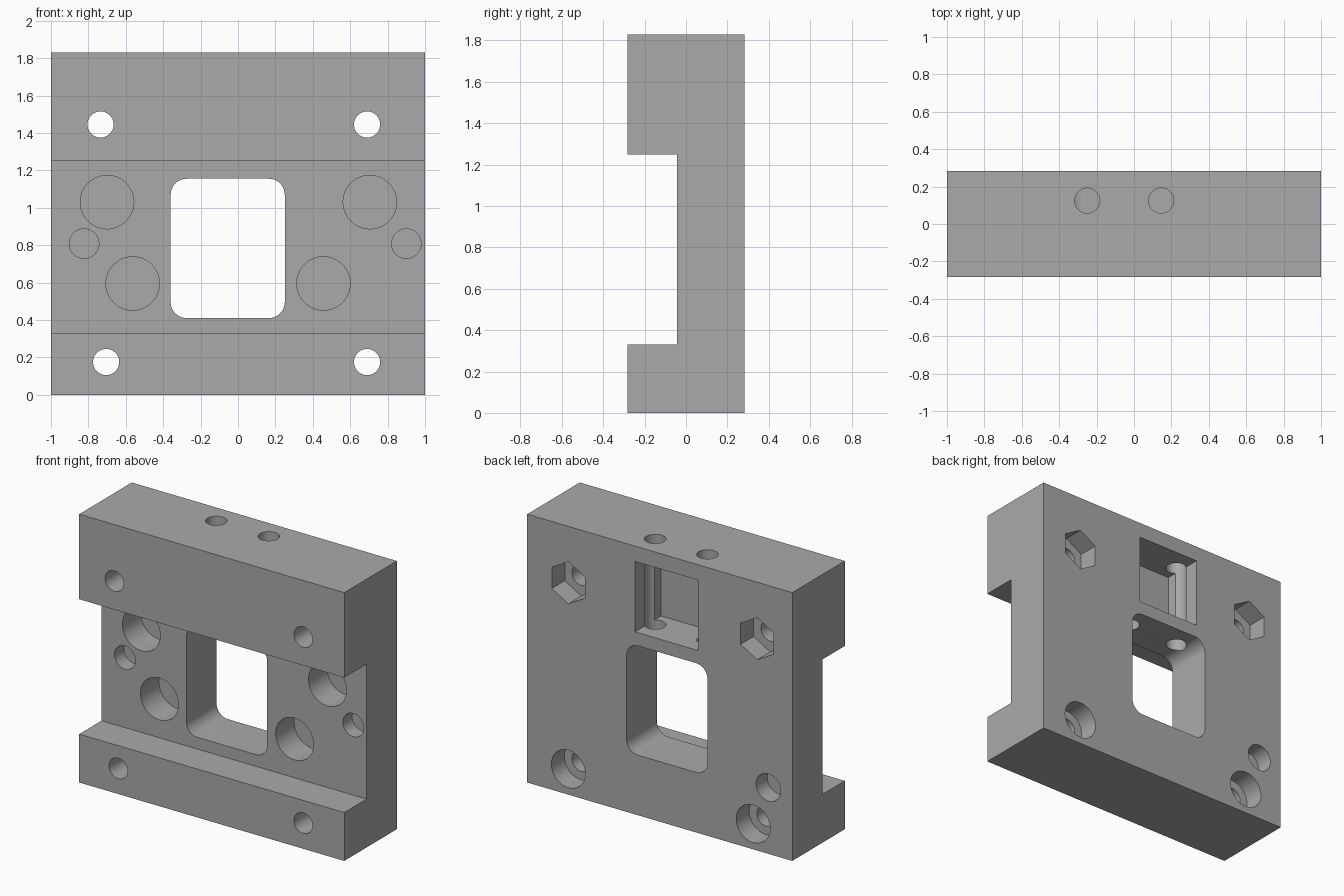
import bpy, bmesh, math
from mathutils import Vector

if "Cube" in bpy.data.objects:
    bpy.data.objects.remove(bpy.data.objects["Cube"])

HALF = 0.283      # half thickness of the block
TOP = 1.83        # block height
FLOOR = -0.043    # depth of the front channel
OUT = 0.1         # how far cutters reach past the surface

grey = bpy.data.materials.new("plain grey")
grey.use_nodes = True
grey.diffuse_color = (0.4, 0.4, 0.4, 1)
grey.node_tree.nodes["Principled BSDF"].inputs["Base Color"].default_value = (0.4, 0.4, 0.4, 1)


def prism(name, points, axis, start, end):
    """Extrude a flat outline along x, y or z."""
    def place(a, b, t):
        return {"x": (t, a, b), "y": (a, t, b), "z": (a, b, t)}[axis]
    bm = bmesh.new()
    face = bm.faces.new([bm.verts.new(place(a, b, start)) for a, b in points])
    new = bmesh.ops.extrude_face_region(bm, geom=[face])["geom"]
    shift = Vector(place(0, 0, end - start))
    bmesh.ops.translate(bm, vec=shift, verts=[v for v in new if isinstance(v, bmesh.types.BMVert)])
    bmesh.ops.recalc_face_normals(bm, faces=bm.faces)
    mesh = bpy.data.meshes.new(name)
    bm.to_mesh(mesh)
    bm.free()
    mesh.materials.append(grey)
    obj = bpy.data.objects.new(name, mesh)
    bpy.context.collection.objects.link(obj)
    return obj


def ring(a, b, r, sides=48, begin=0.0, sweep=math.tau):
    return [(a + r * math.cos(begin + sweep * i / sides),
             b + r * math.sin(begin + sweep * i / sides)) for i in range(sides)]


def box(a0, a1, b0, b1):
    return [(a0, b0), (a1, b0), (a1, b1), (a0, b1)]


def rounded_box(a0, a1, b0, b1, r, steps=10):
    corners = [(a1 - r, b1 - r), (a0 + r, b1 - r), (a0 + r, b0 + r), (a1 - r, b0 + r)]
    points = []
    for k, (a, b) in enumerate(corners):
        for i in range(steps + 1):
            t = math.pi / 2 * (k + i / steps)
            points.append((a + r * math.cos(t), b + r * math.sin(t)))
    return points


# block with a channel across the front
profile = [(HALF, 0), (HALF, TOP), (-HALF, TOP), (-HALF, 1.25),
           (FLOOR, 1.25), (FLOOR, 0.33), (-HALF, 0.33), (-HALF, 0)]
block = prism("mounting_block", profile, "x", -1, 1)


def cut(points, axis, start, end):
    cutter = prism("cutter", points, axis, start, end)
    cutter.hide_render = True
    mod = block.modifiers.new("cut", "BOOLEAN")
    mod.operation = "DIFFERENCE"
    mod.solver = "EXACT"
    mod.object = cutter
    bpy.context.view_layer.objects.active = block
    bpy.ops.object.modifier_apply(modifier=mod.name)
    bpy.data.objects.remove(cutter)


# central window and rear pocket
cut(rounded_box(-0.36, 0.25, 0.41, 1.155, 0.085), "y", -HALF - OUT, HALF + OUT)
cut(box(-0.29, 0.187, 1.245, 1.725), "y", 0.0, HALF + OUT)

# bolt holes: hexagonal nut pockets above, round counterbores below
for x, z, hexagon in [(-0.735, 1.445, True), (0.69, 1.445, True),
                      (-0.705, 0.175, False), (0.69, 0.175, False)]:
    cut(ring(x, z, 0.07), "y", -HALF - OUT, HALF + OUT)
    seat = ring(x, z, 0.144, 6, math.pi / 6) if hexagon else ring(x, z, 0.128)
    cut(seat, "y", HALF - 0.14, HALF + OUT)

# large and small blind holes in the channel floor
for x, z in [(-0.7, 1.03), (0.705, 1.03), (-0.563, 0.595), (0.457, 0.595)]:
    cut(ring(x, z, 0.143), "y", FLOOR - OUT, FLOOR + 0.2)
for x in (-0.823, 0.9):
    cut(ring(x, 0.808, 0.079), "y", FLOOR - OUT, FLOOR + 0.1)

# blind hole in the back
cut(ring(-0.82, 0.453, 0.093), "y", HALF - 0.12, HALF + OUT)

# vertical holes from the top, through the pocket into the window
for x in (-0.25, 0.145):
    cut(ring(x, 0.125, 0.067), "z", 1.1, TOP + OUT)

bpy.ops.object.select_all(action="DESELECT")
block.select_set(True)
bpy.context.view_layer.objects.active = block
bpy.ops.object.shade_smooth_by_angle(angle=math.radians(30))
